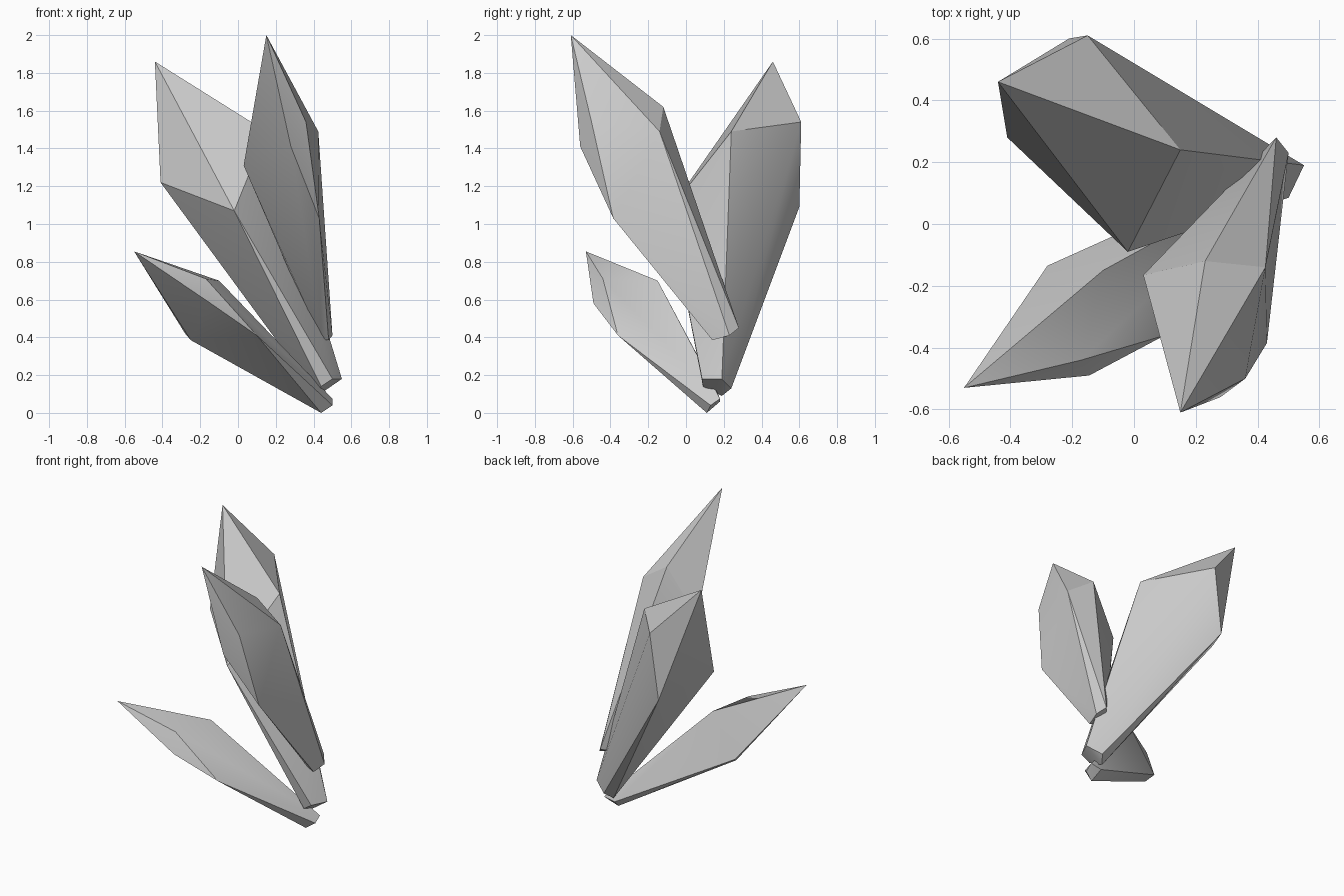
import bpy, bmesh, math


def shard(name, tip, girdle, root):
    """Faceted crystal: small root facet, wide uneven girdle, sharp tip."""
    bm = bmesh.new()
    for p in [tip] + girdle + root:
        bm.verts.new(p)
    res = bmesh.ops.convex_hull(bm, input=bm.verts[:])
    loose = [v for v in bm.verts if not v.link_faces]
    bmesh.ops.delete(bm, geom=loose, context='VERTS')
    bmesh.ops.dissolve_limit(bm, angle_limit=math.radians(2),
                             verts=bm.verts[:], edges=bm.edges[:])
    bmesh.ops.recalc_face_normals(bm, faces=bm.faces[:])
    me = bpy.data.meshes.new(name)
    bm.to_mesh(me)
    bm.free()
    ob = bpy.data.objects.new(name, me)
    bpy.context.collection.objects.link(ob)
    bpy.ops.object.select_all(action='DESELECT')
    ob.select_set(True)
    bpy.context.view_layer.objects.active = ob
    bpy.ops.object.shade_smooth_by_angle(angle=math.radians(30))
    return ob


# tall shard leaning to the front
shard("tall_shard", (0.15, -0.61, 2.0),
      [(0.23, -0.12, 1.62), (0.425, -0.14, 1.49), (0.36, -0.50, 1.54),
       (0.43, -0.385, 1.03), (0.28, -0.56, 1.41), (0.03, -0.165, 1.31),
       (0.07, -0.16, 1.37)],
      [(0.46, 0.28, 0.45), (0.50, 0.23, 0.41), (0.48, 0.14, 0.385),
       (0.44, 0.15, 0.39), (0.41, 0.22, 0.43)])

# broad shard leaning to the back left
shard("broad_shard", (-0.44, 0.46, 1.86),
      [(0.15, 0.24, 1.49), (-0.15, 0.61, 1.54), (-0.21, 0.60, 1.09),
       (-0.41, 0.28, 1.22), (-0.02, -0.09, 1.07)],
      [(0.55, 0.19, 0.18), (0.50, 0.085, 0.18), (0.44, 0.09, 0.14),
       (0.42, 0.19, 0.09), (0.46, 0.24, 0.13)])

# low shard leaning to the front left
shard("low_shard", (-0.55, -0.53, 0.855),
      [(-0.10, -0.15, 0.70), (-0.17, -0.44, 0.71), (-0.145, -0.49, 0.58),
       (0.10, -0.36, 0.41), (-0.28, -0.135, 0.42), (-0.25, -0.19, 0.385)],
      [(0.44, 0.11, 0.0), (0.50, 0.13, 0.04), (0.50, 0.18, 0.075),
       (0.46, 0.17, 0.10), (0.42, 0.18, 0.06)])
